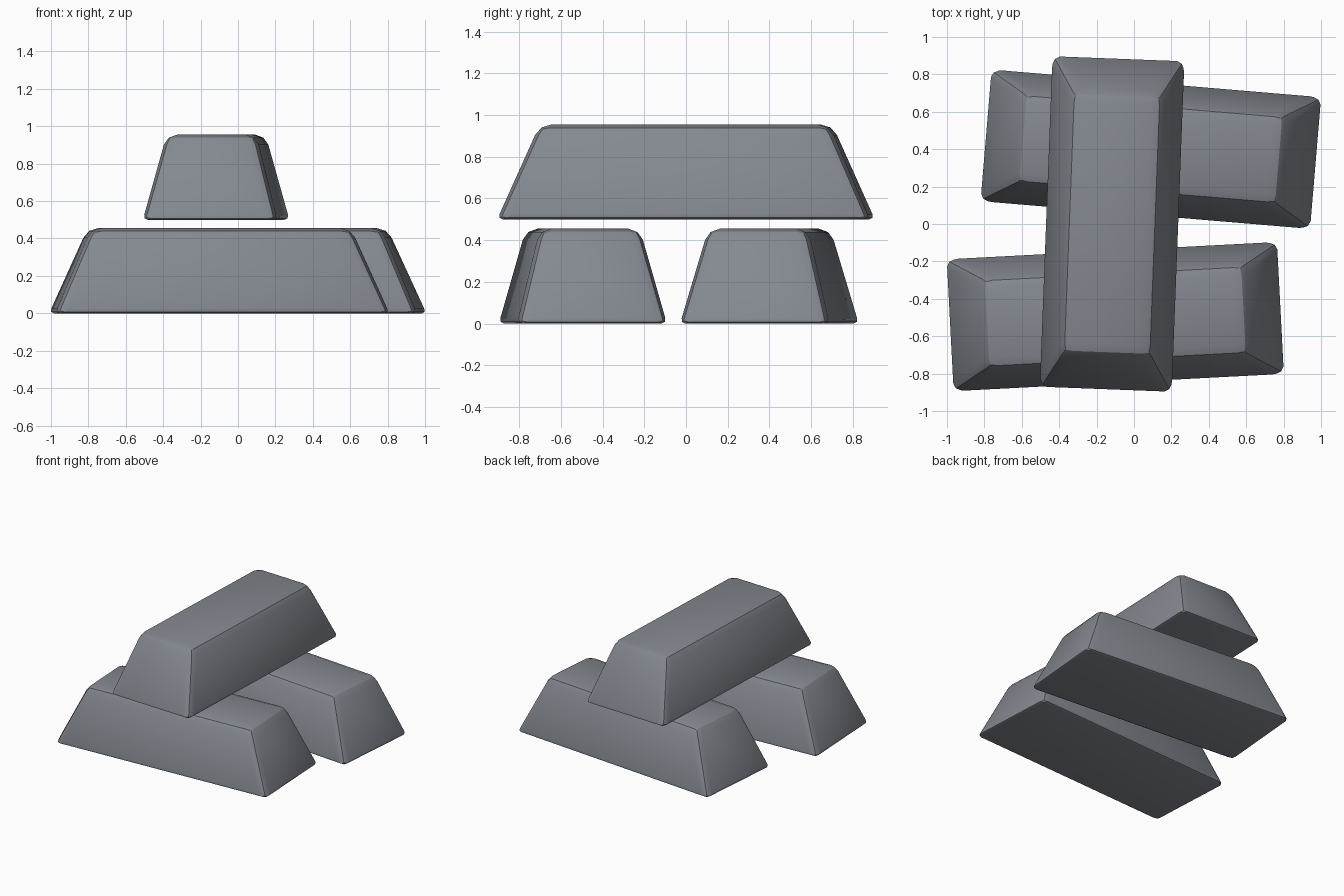
import bpy
import bmesh
from math import radians

cube = bpy.data.objects.get("Cube")
if cube:
    bpy.data.objects.remove(cube, do_unlink=True)

steel = bpy.data.materials.new("blue_grey_metal")
steel.use_nodes = True
colour = (0.23, 0.25, 0.28, 1)
steel.diffuse_color = colour
steel.node_tree.nodes["Principled BSDF"].inputs["Base Color"].default_value = colour

HEIGHT = 0.455
BASE = (0.895, 0.36)    # half length and half width at the bottom
TOP = (0.695, 0.24)     # half length and half width at the top


def ingot(name, centre, angle):
    """Tapered bar with rounded edges, softer at the top than at the bottom."""
    bm = bmesh.new()
    bmesh.ops.create_cube(bm, size=2)
    for v in bm.verts:
        half = TOP if v.co.z > 0 else BASE
        v.co = (v.co.x * half[0], v.co.y * half[1], HEIGHT if v.co.z > 0 else 0)
    weight = bm.edges.layers.float.new("bevel_weight_edge")
    for e in bm.edges:
        at_base = all(v.co.z < 0.01 for v in e.verts)
        e[weight] = 0.5 if at_base else 1.0
    mesh = bpy.data.meshes.new(name)
    bm.to_mesh(mesh)
    bm.free()
    mesh.materials.append(steel)
    obj = bpy.data.objects.new(name, mesh)
    bpy.context.collection.objects.link(obj)
    obj.location = centre
    obj.rotation_euler.z = radians(angle)

    bevel = obj.modifiers.new("rounded_edges", "BEVEL")
    bevel.limit_method = "WEIGHT"
    bevel.width = 0.055
    bevel.segments = 2

    bpy.ops.object.select_all(action="DESELECT")
    obj.select_set(True)
    bpy.context.view_layer.objects.active = obj
    bpy.ops.object.modifier_apply(modifier=bevel.name)
    bpy.ops.object.shade_smooth_by_angle(angle=radians(30))


# Two bars on the ground, one laid across them
ingot("front_lower_bar", (-0.10, -0.495, 0), 3)
ingot("back_lower_bar", (0.09, 0.40, 0), -4.8)
ingot("upper_bar", (-0.117, 0, 0.5), 87.8)
